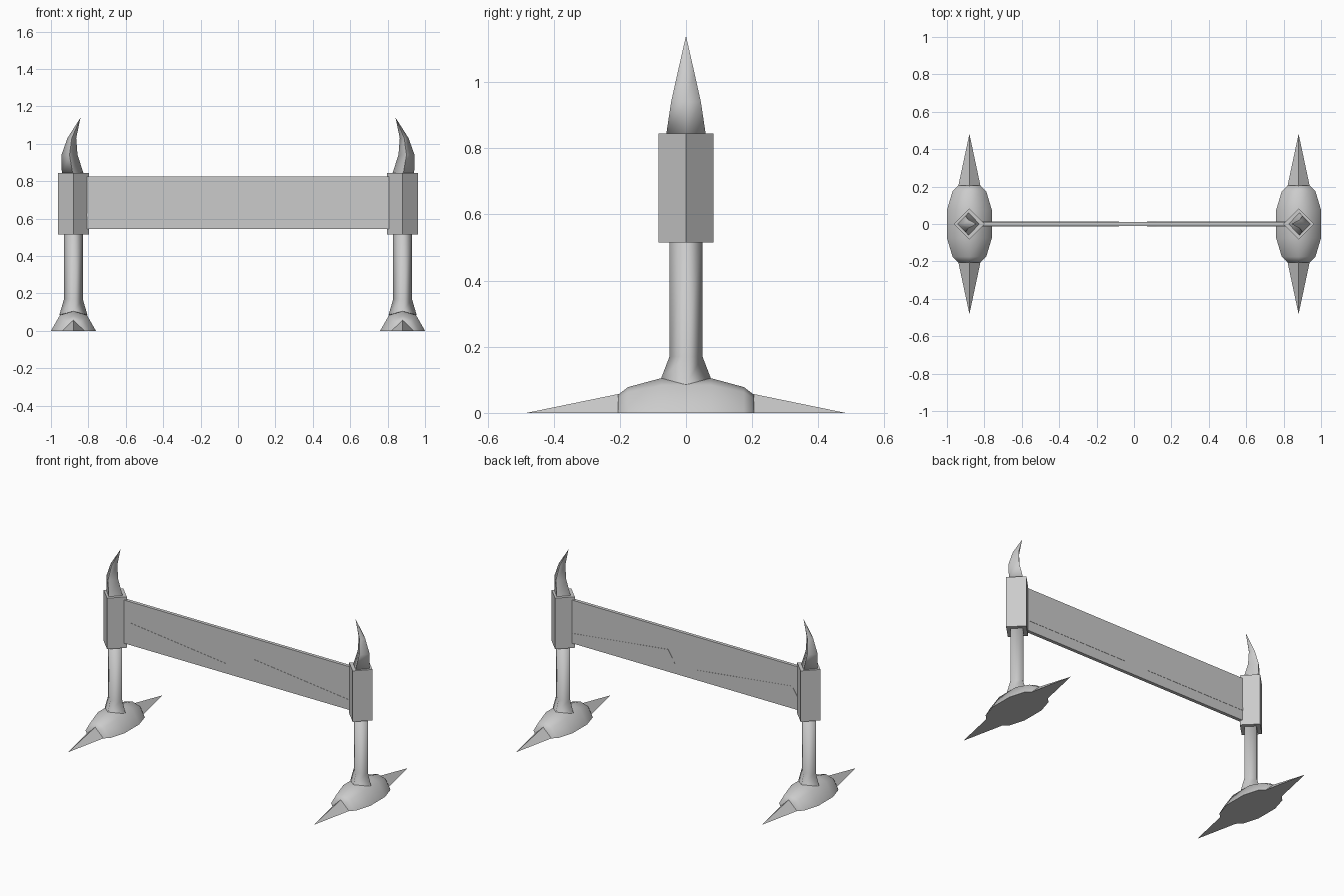
import bpy
import bmesh
import math

if "Cube" in bpy.data.objects:
    bpy.data.objects.remove(bpy.data.objects["Cube"], do_unlink=True)

grey = bpy.data.materials.new("plain_grey")
grey.use_nodes = True
grey.diffuse_color = (0.6, 0.6, 0.6, 1)
grey.node_tree.nodes["Principled BSDF"].inputs["Base Color"].default_value = (0.6, 0.6, 0.6, 1)

POST_X = 0.88


def loft(name, rings, smooth=None, flip=False):
    """Join equal rings of points into a closed solid."""
    bm = bmesh.new()
    loops = [[bm.verts.new(p) for p in ring] for ring in rings]
    for a, b in zip(loops, loops[1:]):
        for i in range(len(a)):
            j = (i + 1) % len(a)
            bm.faces.new((a[i], a[j], b[j], b[i]))
    bm.faces.new(loops[0])
    bm.faces.new(loops[-1])
    bmesh.ops.remove_doubles(bm, verts=bm.verts, dist=0.0005)
    bmesh.ops.recalc_face_normals(bm, faces=bm.faces)
    if flip:
        bmesh.ops.reverse_faces(bm, faces=bm.faces)
    mesh = bpy.data.meshes.new(name)
    bm.to_mesh(mesh)
    bm.free()
    mesh.materials.append(grey)
    obj = bpy.data.objects.new(name, mesh)
    bpy.context.collection.objects.link(obj)
    if smooth:
        bpy.ops.object.select_all(action="DESELECT")
        obj.select_set(True)
        bpy.context.view_layer.objects.active = obj
        bpy.ops.object.shade_smooth_by_angle(angle=math.radians(smooth))
    return obj


def diamond(cx, rx, ry, z, side_drop=0):
    return [(cx + rx, 0, z - side_drop), (cx, ry, z),
            (cx - rx, 0, z - side_drop), (cx, -ry, z)]


def foot_section(cx, y, w, h):
    return [(cx - w, y, 0), (cx - 0.6 * w, y, 0.8 * h), (cx, y, h),
            (cx + 0.6 * w, y, 0.8 * h), (cx + w, y, 0)]


for side, s in (("right", -1), ("left", 1)):
    x = s * POST_X

    # Square pole with a flared collar, and the sleeve around its top
    loft(side + "_pole", [diamond(x, 0.075, 0.075, 0.105, 0.02),
                          diamond(x, 0.05, 0.05, 0.17),
                          diamond(x, 0.05, 0.05, 0.55)], 89.9 + 1)
    sleeve = loft(side + "_sleeve", [diamond(x, 0.083, 0.083, z) for z in (0.515, 0.845)], 89)
    for poly in sleeve.data.polygons:
        poly.use_smooth = abs(poly.normal.z) < 0.5

    # Horn bending towards the middle: outer and inner reach, depth, height
    horn = [(0.062, 0.055, 0.06, 0.84), (0.064, 0.022, 0.045, 0.94),
            (0.032, 0.015, 0.025, 1.03), (-0.038, 0.038, 0, 1.14)]
    loft(side + "_horn",
         [diamond(x + s * (out - inn) / 2, (out + inn) / 2, d, z) for out, inn, d, z in horn], 91)

    # Rounded foot body
    sections = [(-0.205, 0.06, 0.055), (-0.175, 0.09, 0.078), (-0.075, 0.12, 0.105),
                (0.075, 0.12, 0.105), (0.175, 0.09, 0.078), (0.205, 0.06, 0.055)]
    loft(side + "_foot", [foot_section(x, *sec) for sec in sections], 60)

    # Pointed claws at both ends of the foot
    for end, d in (("front", -1), ("back", 1)):
        loft(f"{side}_{end}_claw",
             [[(x - 0.06, d * 0.2, 0), (x, d * 0.2, 0.058), (x + 0.06, d * 0.2, 0)],
              [(x, d * 0.482, 0)] * 3])

# Flat board between the posts
loft("board", [[(x, -0.011, 0.545), (x, 0.011, 0.545), (x, 0.011, 0.825), (x, -0.011, 0.825)]
               for x in (-POST_X, POST_X)])

# Long triangular inlays, nearly flush with both faces of the board
for name, x in (("right", -0.82), ("left", 0.07)):
    loft(name + "_inlay", [[(x, y, 0.61), (x + 0.05, y, 0.69), (x + 0.74, y, 0.61)]
                           for y in (-0.0125, 0.0125)], flip=True)
